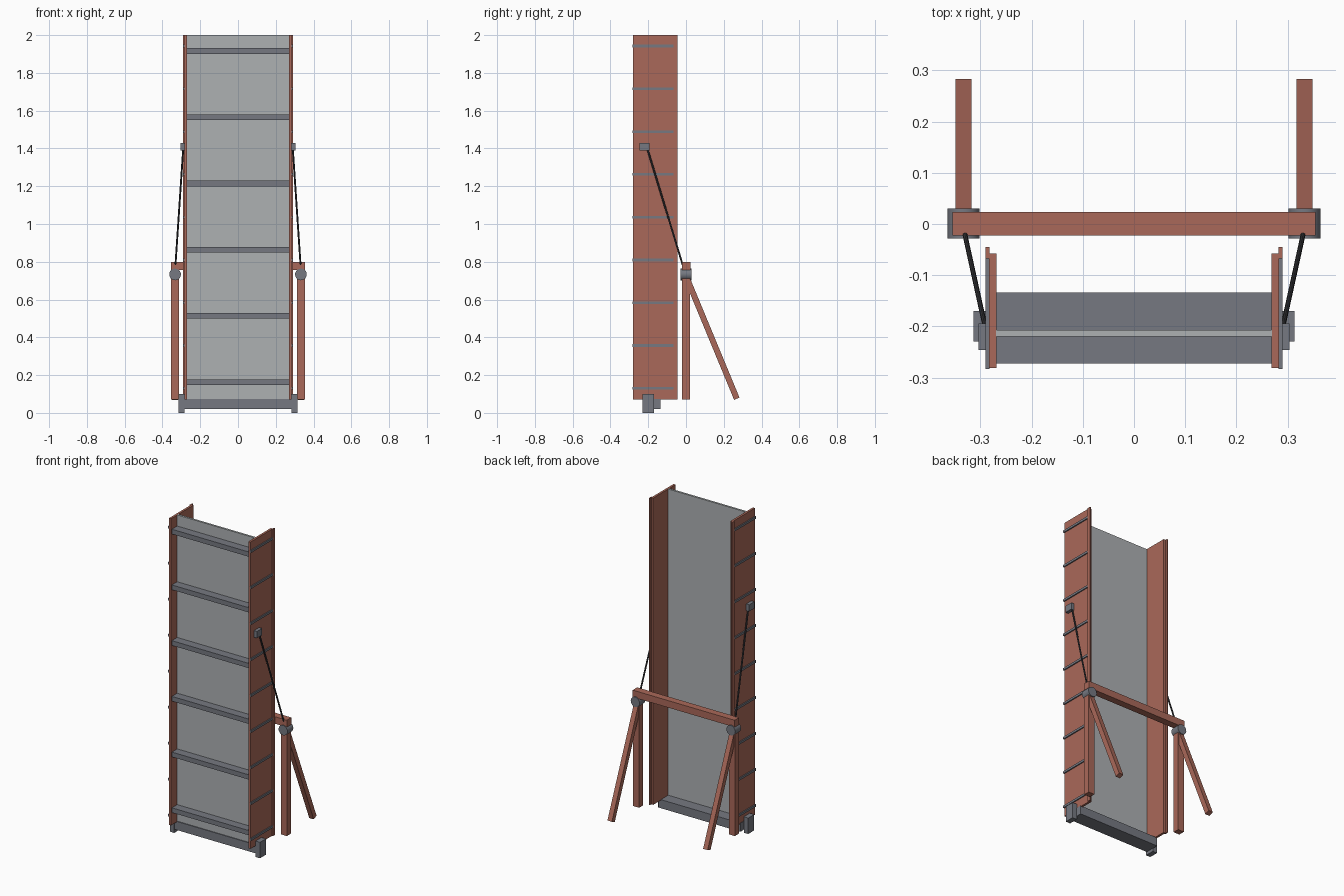
import bpy, bmesh
from mathutils import Vector, Matrix

if "Cube" in bpy.data.objects:
    bpy.data.objects.remove(bpy.data.objects["Cube"])


def material(name, rgb):
    m = bpy.data.materials.new(name)
    m.diffuse_color = (*rgb, 1)
    m.use_nodes = True
    m.node_tree.nodes["Principled BSDF"].inputs["Base Color"].default_value = m.diffuse_color
    return m


RED = material("red_paint", (0.40, 0.14, 0.10))
STEEL = material("dark_steel", (0.18, 0.19, 0.22))
PANEL = material("light_grey", (0.42, 0.44, 0.45))
ROPE = material("rope_dark", (0.04, 0.04, 0.045))


def finish(name, bm, mat):
    bmesh.ops.recalc_face_normals(bm, faces=bm.faces[:])
    me = bpy.data.meshes.new(name)
    bm.to_mesh(me)
    bm.free()
    me.materials.append(mat)
    ob = bpy.data.objects.new(name, me)
    bpy.context.collection.objects.link(ob)
    return ob


def box(name, x, y, z, mat):
    """Box from min/max ranges."""
    bm = bmesh.new()
    size = [r[1] - r[0] for r in (x, y, z)]
    mid = Vector([(r[0] + r[1]) / 2 for r in (x, y, z)])
    bmesh.ops.create_cube(bm, size=1, matrix=Matrix.Translation(mid) @ Matrix.Diagonal((*size, 1)))
    return finish(name, bm, mat)


def bar(name, a, b, w, t, mat):
    """Square-ended bar between two points, w wide and t thick."""
    a, b = Vector(a), Vector(b)
    d = b - a
    rot = d.to_track_quat('Z', 'Y').to_matrix().to_4x4()
    bm = bmesh.new()
    bmesh.ops.create_cube(bm, size=1, matrix=Matrix.Translation((a + b) / 2) @ rot @ Matrix.Diagonal((w, t, d.length, 1)))
    return finish(name, bm, mat)


def rod(name, a, b, r, n, mat):
    """Round rod between two points."""
    a, b = Vector(a), Vector(b)
    d = b - a
    rot = d.to_track_quat('Z', 'Y').to_matrix().to_4x4()
    bm = bmesh.new()
    bmesh.ops.create_cone(bm, cap_ends=True, segments=n, radius1=r, radius2=r, depth=d.length,
                          matrix=Matrix.Translation((a + b) / 2) @ rot)
    ob = finish(name, bm, mat)
    bpy.context.view_layer.objects.active = ob
    ob.select_set(True)
    bpy.ops.object.shade_smooth_by_angle(angle=0.6)
    ob.select_set(False)
    return ob


# Upright panel with its front cross bars and bottom beam
box("panel", (-0.27, 0.27), (-0.22, -0.207), (0.07, 2.0), PANEL)
for i in range(6):
    z = 0.163 + i * 0.3505
    box("cross_bar", (-0.27, 0.27), (-0.273, -0.218), (z - 0.015, z + 0.015), STEEL)
box("bottom_beam", (-0.285, 0.285), (-0.225, -0.134), (0.02, 0.074), STEEL)

# Top rail of the support frame
box("support_rail", (-0.355, 0.355), (-0.022, 0.023), (0.756, 0.80), RED)

for s in (-1, 1):
    def sx(a, b):
        return tuple(sorted((s * a, s * b)))

    # Side board with its rear lip
    box("side_board", sx(0.269, 0.283), (-0.281, -0.058), (0.07, 2.0), RED)
    box("side_lip", sx(0.282, 0.29), (-0.067, -0.045), (0.07, 2.0), RED)
    # Outer battens
    for i in range(9):
        z = 0.13 + i * 0.2265
        box("side_batten", sx(0.282, 0.29), (-0.283, -0.067), (z - 0.007, z + 0.007), STEEL)
    # Foot and rope anchor
    box("foot_block", sx(0.283, 0.314), (-0.23, -0.17), (0, 0.1), STEEL)
    box("rope_anchor", sx(0.282, 0.304), (-0.246, -0.194), (1.388, 1.43), STEEL)
    rod("rope", (s * 0.29, -0.205, 1.40), (s * 0.331, -0.018, 0.785), 0.005, 10, ROPE)
    # Support legs and their joint
    box("support_post", sx(0.312, 0.354), (-0.02, 0.02), (0.07, 0.745), RED)
    bar("rear_leg", (s * 0.333, 0.0, 0.724), (s * 0.333, 0.269, 0.075), 0.031, 0.031, RED)
    rod("leg_joint", (s * 0.333, -0.028, 0.733), (s * 0.333, 0.03, 0.733), 0.031, 20, STEEL)
